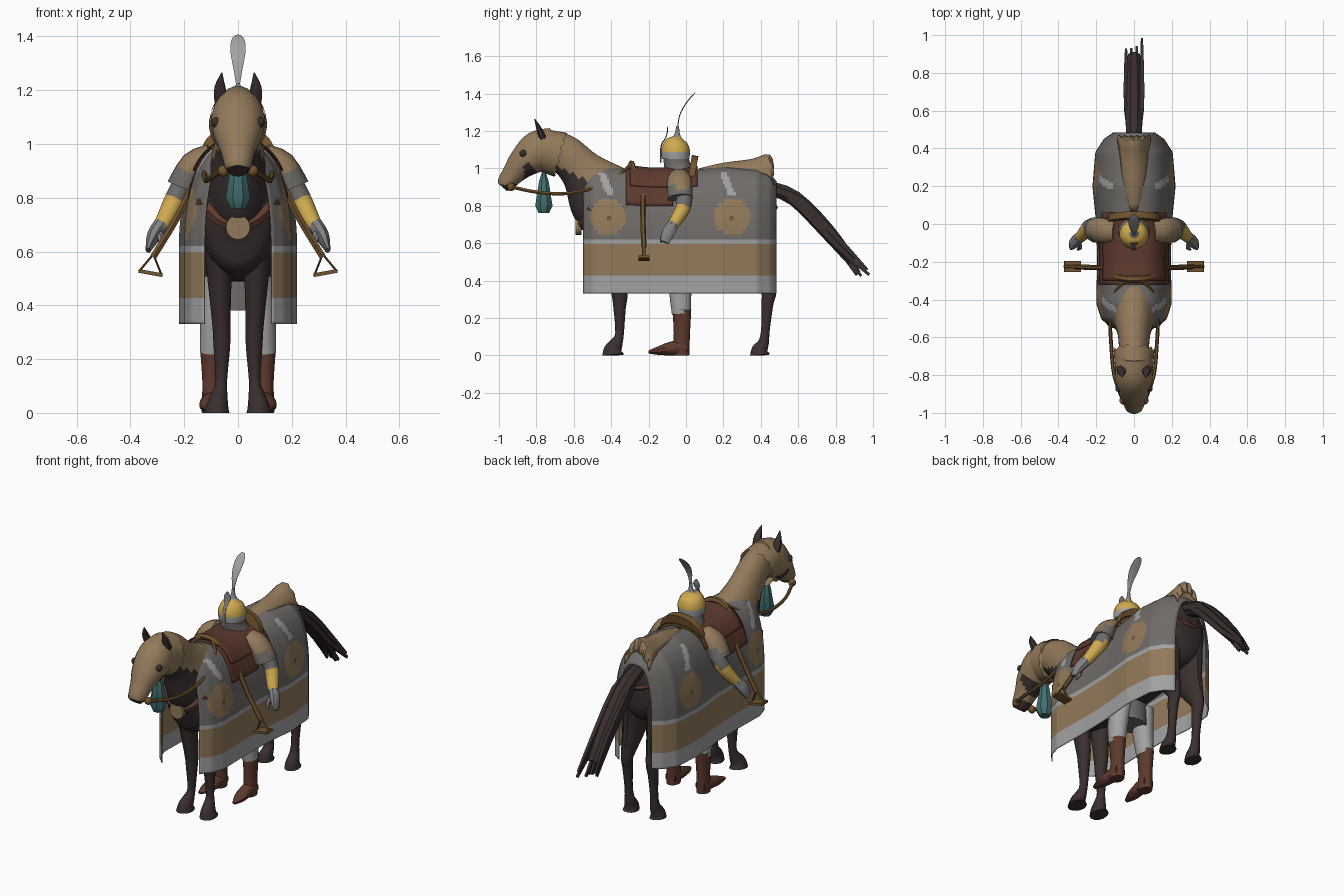
import bpy, bmesh, math, random
from mathutils import Vector

if "Cube" in bpy.data.objects:
    bpy.data.objects.remove(bpy.data.objects["Cube"])
random.seed(4)

COLOURS = {
    "tan_cloth": (.29, .195, .105), "grey_cloth": (.16, .15, .14), "pale_grey": (.36, .36, .36),
    "dark_hide": (.042, .028, .028), "saddle_brown": (.11, .042, .027), "leather": (.17, .09, .03),
    "gold": (.62, .4, .08), "teal": (.055, .16, .16), "steel": (.22, .22, .23)}
MATS = {}
for label, rgb in COLOURS.items():
    m = bpy.data.materials.new(label)
    m.use_nodes = True
    m.diffuse_color = (*rgb, 1)
    m.node_tree.nodes["Principled BSDF"].inputs["Base Color"].default_value = (*rgb, 1)
    MATS[label] = m


def smooth(ob, angle=40):
    bpy.ops.object.select_all(action='DESELECT')
    ob.select_set(True)
    bpy.context.view_layer.objects.active = ob
    bpy.ops.object.shade_smooth_by_angle(angle=math.radians(angle))


def finish(name, bm, colour, rule=None):
    """Turn a bmesh into an object; a rule picks the colour name from a face centre."""
    bmesh.ops.recalc_face_normals(bm, faces=bm.faces)
    me = bpy.data.meshes.new(name)
    names = colour.split()
    for n in names:
        me.materials.append(MATS[n])
    if rule:
        for f in bm.faces:
            f.material_index = names.index(rule(f.calc_center_median()))
    bm.to_mesh(me)
    bm.free()
    ob = bpy.data.objects.new(name, me)
    bpy.context.collection.objects.link(ob)
    smooth(ob)
    return ob


def spline(keys, sub):
    """Catmull-Rom interpolation of tuples."""
    out = []
    for i in range(len(keys) - 1):
        a, b, c, d = keys[max(i - 1, 0)], keys[i], keys[i + 1], keys[min(i + 2, len(keys) - 1)]
        for k in range(sub):
            t = k / sub
            out.append([q + t * ((r - p) + t * ((2 * p - 5 * q + 4 * r - s) + t * (3 * (q - r) + s - p))) / 2
                        for p, q, r, s in zip(a, b, c, d)])
    return out + [list(keys[-1])]


def loft(name, keys, colour, n=12, sub=3, side=1, rule=None, caps=True, scallop=0):
    """Skin of elliptical rings (x, y, z, half width, half depth) along a path."""
    rings = spline(keys, sub)
    bm, rows = bmesh.new(), []
    for i, (x, y, z, a, b) in enumerate(rings):
        tan = (Vector(rings[min(i + 1, len(rings) - 1)][:3]) - Vector(rings[max(i - 1, 0)][:3])).normalized()
        u = Vector((1, 0, 0))
        u = (u - tan * u.dot(tan)).normalized()
        v = tan.cross(u)
        row = []
        for k in range(n):
            w = math.tau * (k + .5) / n
            p = Vector((x, y, z)) + u * max(a, .001) * math.cos(w) + v * max(b, .001) * math.sin(w)
            if i == len(rings) - 1 and k % 2:
                p += tan * scallop
            row.append(bm.verts.new((p.x * side, p.y, max(p.z, 0))))
        rows.append(row)
    for r, s in zip(rows, rows[1:]):
        for k in range(n):
            bm.faces.new((r[k], r[(k + 1) % n], s[(k + 1) % n], s[k]))
    if caps:
        bm.faces.new(rows[0])
        bm.faces.new(rows[-1])
    return finish(name, bm, colour, rule)


def tube(name, pts, colour, radius, side=1, closed=False):
    cu = bpy.data.curves.new(name, 'CURVE')
    cu.dimensions, cu.bevel_depth, cu.bevel_resolution = '3D', radius, 1
    sp = cu.splines.new('POLY')
    path = pts if closed else spline(pts, 4)
    sp.points.add(len(path) - 1)
    for p, (x, y, z) in zip(sp.points, path):
        p.co = (x * side, y, z, 1)
    sp.use_cyclic_u = closed
    cu.materials.append(MATS[colour])
    ob = bpy.data.objects.new(name, cu)
    bpy.context.collection.objects.link(ob)
    bpy.ops.object.select_all(action='DESELECT')
    ob.select_set(True)
    bpy.context.view_layer.objects.active = ob
    bpy.ops.object.convert(target='MESH')
    smooth(bpy.context.object)


def primitive(name, op, colour, loc, scale=(1, 1, 1), rot=(0, 0, 0), **kw):
    op(location=loc, rotation=rot, **kw)
    ob = bpy.context.object
    ob.name, ob.scale = name, scale
    ob.data.materials.append(MATS[colour])
    smooth(ob)


# Draped cloth: stations of (y, half width, ridge height)
STATIONS = [(-.55, .125, .99), (-.5, .175, 1.0), (-.42, .2, 1.01), (-.2, .195, .985), (0, .2, .985),
            (.2, .22, 1.01), (.38, .205, 1.0), (.45, .16, .97), (.485, .11, .93)]


def drape(name, y0, y1, reach, off, colour, rule=None, ny=16, nu=32):
    bm, grid = bmesh.new(), []
    for i in range(ny + 1):
        y = y0 + (y1 - y0) * i / ny
        a, b = next(((p, q) for p, q in zip(STATIONS, STATIONS[1:]) if y <= q[0]), STATIONS[-2:])
        t = (y - a[0]) / (b[0] - a[0])
        w, top = (a[k] + (b[k] - a[k]) * t + off for k in (1, 2))
        row = []
        for j in range(nu + 1):
            u = reach * (2 * j / nu - 1)
            s = abs(u) * 2
            ang = max(0, 1 - s) * math.pi / 2
            z = .62 + (top - .62) * math.sin(ang) - max(0, s - 1) * .29
            x = w * max(0, math.cos(ang)) ** .7
            row.append(bm.verts.new((math.copysign(x, u), y, z)))
        grid.append(row)
    for r, s in zip(grid, grid[1:]):
        for j in range(nu):
            bm.faces.new((r[j], r[j + 1], s[j + 1], s[j]))
    ob = finish(name, bm, colour, rule)
    ob.modifiers.new("thickness", 'SOLIDIFY').thickness = .004


def cloth_colour(c):
    if c.z < .425 or .59 < c.z < .62:
        return "pale_grey"
    if c.z < .6:
        return "tan_cloth"
    for yc, ys in ((-.417, -.46), (.246, .19)):
        r = math.hypot(c.y - yc, c.z - .74)
        if r < .098:
            return "leather" if r < .014 else "tan_cloth"
        if .86 < c.z < .98 and abs(c.y - ys - (1 - c.z) * .4) < .02:
            return "pale_grey"
    return "grey_cloth"


drape("caparison", -.55, .485, 1, 0, "grey_cloth pale_grey tan_cloth leather", cloth_colour, 90, 96)
drape("saddle_flaps", -.32, -.07, .34, .008, "saddle_brown")
drape("saddle_seat", -.3, .06, .24, .02, "saddle_brown")
tube("pommel", [(-.09, -.28, .98), (-.04, -.29, 1.02), (.04, -.29, 1.02), (.09, -.28, .98)], "leather", .018)
primitive("cantle", bpy.ops.mesh.primitive_cylinder_add, "leather", (0, .03, .96), (1.25, 1, 1),
          (math.radians(80), 0, 0), vertices=24, radius=.11, depth=.035)

# Croup cover: an arched strip with a flared rear end
bm = bmesh.new()
rows = []
for i, (y, w, z, drop) in enumerate(spline([(.07, .03, 1.0, .02), (.2, .06, 1.03, .035), (.35, .075, 1.05, .06),
                                            (.44, .09, 1.075, .12), (.46, .08, 1.0, .09)], 3)):
    rows.append([bm.verts.new((w * k / 5, y + .012 * (k % 2) * (y > .4), z - drop * (k / 5) ** 2))
                 for k in range(-5, 6)])
for r, s in zip(rows, rows[1:]):
    for k in range(10):
        bm.faces.new((r[k], r[k + 1], s[k + 1], s[k]))
finish("croup_cover", bm, "tan_cloth").modifiers.new("thickness", 'SOLIDIFY').thickness = .006

# Horse body, neck and head
loft("horse_body", [(0, -.55, .71, .05, .08), (0, -.5, .72, .13, .19), (0, -.3, .73, .155, .24),
                    (0, 0, .73, .165, .24), (0, .25, .76, .17, .22), (0, .43, .76, .135, .18),
                    (0, .475, .76, .07, .1)], "dark_hide", 20)
loft("horse_neck", [(0, -.7, 1.1, .075, .1), (0, -.64, 1.07, .08, .105), (0, -.56, .99, .09, .12),
                    (0, -.46, .87, .12, .19), (0, -.38, .78, .13, .2)], "tan_cloth dark_hide", 28, 5,
     rule=lambda c: "tan_cloth" if c.z > 1.02 - .5 * (c.y + .71) else "dark_hide")
loft("horse_head", [(0, -.7, 1.12, .08, .1), (0, -.79, 1.09, .1, .112), (0, -.87, 1.03, .088, .085),
                    (0, -.92, .975, .065, .063), (0, -.965, .92, .05, .047), (0, -.982, .9, .035, .032)],
     "tan_cloth dark_hide", 20, 4,
     rule=lambda c: "dark_hide" if c.z < .915 or c.z < .98 + .75 * (-.79 - c.y) * (c.y > -.87) - .2 * (c.y < -.87)
     else "tan_cloth")
loft("face_hood", [(0, -.77, 1.1, .1, .112), (0, -.68, 1.075, .108, .122)], "tan_cloth", 28, 2,
     caps=False, scallop=.015)
loft("throat_tassel", [(0, -.76, .99, .008, .008), (0, -.76, .93, .028, .028), (0, -.76, .8, .05, .05),
                       (0, -.76, .76, .03, .03)], "teal", 8, 1)
primitive("chest_medallion", bpy.ops.mesh.primitive_cylinder_add, "tan_cloth", (0, -.575, .69),
          rot=(math.pi / 2, 0, 0), vertices=20, radius=.045, depth=.03)
tube("rump_strap", [(-.12, .44, .83), (0, .475, .79), (.12, .44, .83)], "saddle_brown", .016)

# Tail: a core and loose angular strands
loft("tail_core", [(0, .43, .9, .04, .04), (0, .58, .84, .05, .045), (0, .75, .67, .05, .045),
                   (0, .89, .5, .035, .03)], "dark_hide", 8)
for i in range(8):
    x, lift, reach = (i % 4 - 1.5) * .028, random.uniform(-.03, .035), random.uniform(-.05, .03)
    loft("tail_strand", [(x * .6, .5, .88, .015, .015), (x, .62, .8 + lift, .016, .022),
                         (x, .8, .61 + lift, .016, .02), (x, .955 + reach, .44 + lift * .6, .008, .01)],
         "dark_hide", 4, 2)

# Rider trunk, helmet and plume
loft("rider_tunic", [(0, -.03, .38, .1, .08), (0, -.03, .6, .1, .08), (0, -.03, .82, .12, .08),
                     (0, -.03, .93, .14, .075), (0, -.04, .99, .07, .055), (0, -.05, 1.04, .05, .05)],
     "grey_cloth tan_cloth", 16, rule=lambda c: "tan_cloth" if c.z > .8 else "grey_cloth")
loft("neck_guard", [(0, -.04, .99, .085, .075), (0, -.05, 1.03, .07, .07), (0, -.055, 1.08, .07, .07)],
     "grey_cloth", 16)
loft("helmet", [(0, -.055, 1.05, .075, .075), (0, -.055, 1.1, .077, .077), (0, -.052, 1.145, .058, .058),
                (0, -.047, 1.175, .018, .018), (0, -.045, 1.225, .008, .008)],
     "gold pale_grey steel", 16, 4,
     rule=lambda c: "pale_grey" if c.z < 1.09 else "gold" if c.z < 1.17 else "steel")
loft("helmet_crest_plate", [(0, -.135, 1.03, .012, .004), (0, -.133, 1.12, .01, .004), (0, -.11, 1.16, .012, .003),
                            (0, -.1, 1.195, .024, .003), (0, -.1, 1.225, .006, .002)], "steel", 8)
loft("plume", [(0, -.045, 1.21, .006, .003), (0, -.035, 1.28, .018, .003), (0, -.005, 1.34, .03, .003),
               (0, .03, 1.385, .027, .003), (0, .05, 1.405, .01, .002)], "pale_grey", 8)

# Everything paired
for word, s in (("left", 1), ("right", -1)):
    loft(word + "_front_leg", [(.075, -.38, .68, .06, .1), (.068, -.37, .48, .045, .06), (.062, -.355, .33, .035, .045),
                               (.06, -.355, .25, .032, .034), (.062, -.355, .12, .022, .024),
                               (.068, -.37, .07, .03, .034), (.075, -.39, .03, .04, .05),
                               (.078, -.39, 0, .048, .06)], "dark_hide", side=s)
    loft(word + "_hind_leg", [(.08, .34, .72, .07, .13), (.08, .37, .52, .055, .1), (.083, .44, .35, .032, .046),
                              (.085, .435, .28, .028, .034), (.085, .425, .14, .022, .024),
                              (.085, .415, .07, .03, .03), (.088, .395, .03, .037, .045),
                              (.09, .395, 0, .043, .055)], "dark_hide", side=s)
    loft(word + "_ear", [(.062, -.765, 1.16, .028, .02), (.067, -.785, 1.21, .022, .016), (.06, -.81, 1.265, .002, .002)],
         "dark_hide", 8, side=s)
    primitive(word + "_eye", bpy.ops.mesh.primitive_uv_sphere_add, "dark_hide", (.08 * s, -.87, 1.08),
              radius=.02, segments=10, ring_count=6)
    primitive(word + "_bit_boss", bpy.ops.mesh.primitive_uv_sphere_add, "leather", (.055 * s, -.935, .9),
              radius=.022, segments=10, ring_count=6)
    tube(word + "_rein", [(.06, -.93, .9), (.105, -.8, .873), (.12, -.65, .865), (.125, -.5, .895),
                          (.1, -.36, .965), (.03, -.29, 1.025)], "leather", .01, s)
    tube(word + "_chest_strap", [(0, -.56, .69), (.07, -.545, .72), (.14, -.5, .79)], "saddle_brown", .024, s)
    tube(word + "_stirrup_strap", [(.16, -.23, .86), (.23, -.23, .72), (.315, -.225, .58)], "leather", .014, s)
    tube(word + "_stirrup", [(.315, -.225, .59), (.285, -.225, .515), (.365, -.225, .53)], "leather", .009, s, True)
    primitive(word + "_stirrup_tread", bpy.ops.mesh.primitive_cube_add, "leather", (.325 * s, -.225, .52),
              (.09, .06, .014), (0, -.18 * s, 0), size=1)
    loft(word + "_sleeve", [(.1, -.04, .96, .04, .055), (.165, -.035, .925, .05, .068), (.205, -.03, .84, .062, .068)],
         "tan_cloth grey_cloth", side=s, rule=lambda c: "tan_cloth" if c.z > .9 else "grey_cloth")
    loft(word + "_forearm", [(.2, -.01, .86, .042, .045), (.235, -.015, .79, .04, .042), (.27, -.055, .72, .034, .034),
                             (.29, -.075, .69, .028, .028)], "gold grey_cloth", side=s,
         rule=lambda c: "gold" if c.z < .8 else "grey_cloth")
    loft(word + "_hand", [(.285, -.07, .7, .03, .032), (.315, -.095, .655, .026, .036), (.335, -.115, .605, .01, .026)],
         "steel", 8, side=s)
    loft(word + "_thumb", [(.295, -.1, .67, .014, .014), (.285, -.125, .635, .012, .012), (.3, -.135, .605, .005, .005)],
         "steel", 6, side=s)
    loft(word + "_trouser", [(.075, -.02, .5, .06, .07), (.09, -.03, .35, .052, .062), (.1, -.025, .22, .043, .052)],
         "pale_grey", side=s)
    loft(word + "_boot", [(.1, -.022, .245, .043, .052), (.1, -.022, .12, .034, .045), (.1, -.025, .03, .036, .045),
                          (.1, -.025, 0, .036, .045)], "saddle_brown", side=s)
    loft(word + "_boot_toe", [(.1, .005, .04, .034, .04), (.103, -.07, .038, .038, .038), (.11, -.14, .026, .034, .025),
                              (.115, -.2, .018, .012, .008)], "saddle_brown", 10, side=s)
